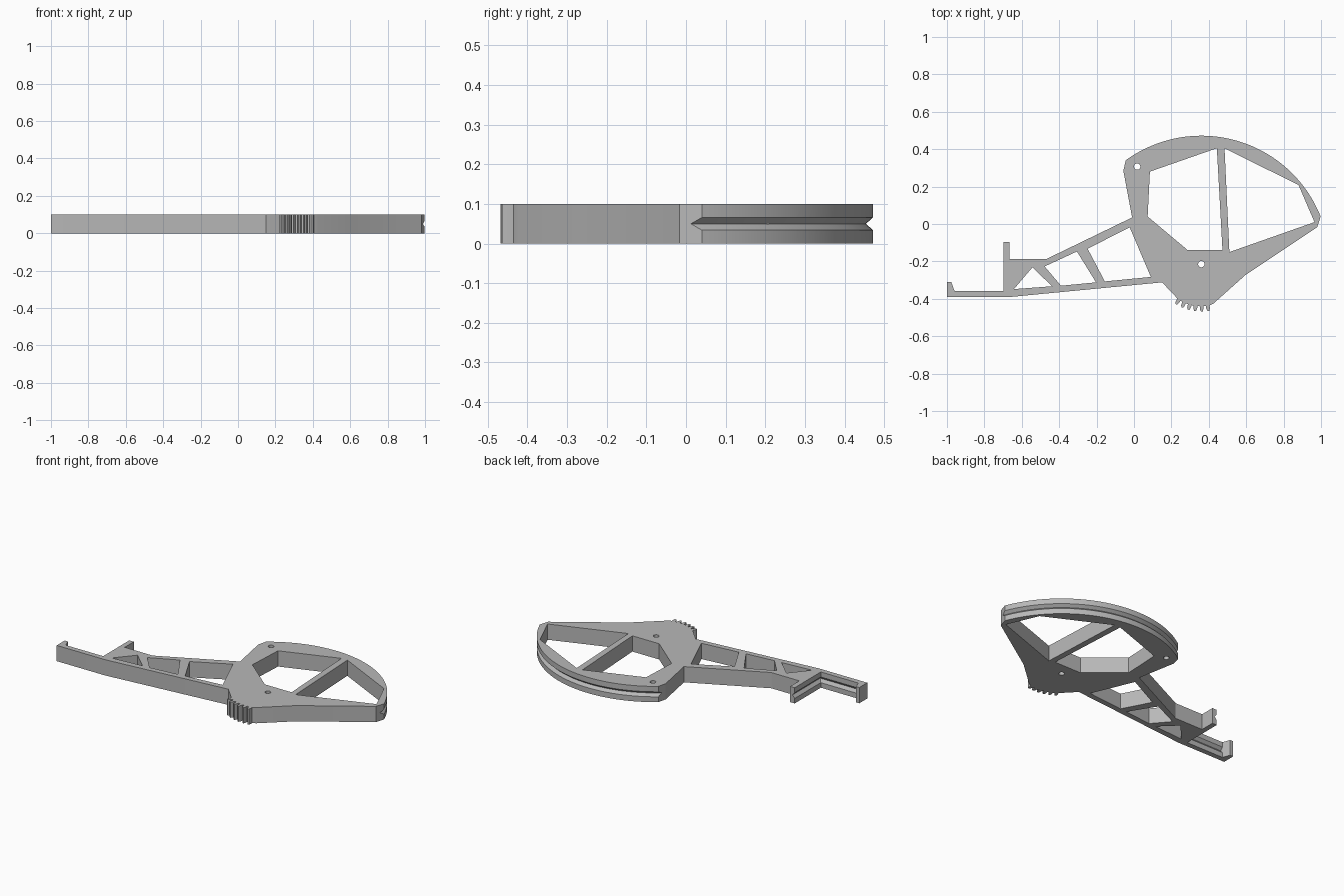
import bpy, bmesh
from math import cos, sin, radians
from mathutils import Vector

if "Cube" in bpy.data.objects:
    bpy.data.objects.remove(bpy.data.objects["Cube"])

THICK = 0.1
PIVOT = Vector((0.36, -0.215))
RIM = 0.687


def polar(radius, degrees):
    a = radians(degrees)
    return PIVOT + Vector((cos(a), sin(a))) * radius


def finish(bm, name):
    bmesh.ops.recalc_face_normals(bm, faces=bm.faces)
    mesh = bpy.data.meshes.new(name)
    bm.to_mesh(mesh)
    bm.free()
    obj = bpy.data.objects.new(name, mesh)
    bpy.context.collection.objects.link(obj)
    return obj


def prism(name, points, low, high):
    bm = bmesh.new()
    face = bm.faces.new([bm.verts.new((p[0], p[1], low)) for p in points])
    top = bmesh.ops.extrude_face_region(bm, geom=[face])["geom"]
    verts = [v for v in top if isinstance(v, bmesh.types.BMVert)]
    bmesh.ops.translate(bm, verts=verts, vec=(0, 0, high - low))
    return finish(bm, name)


def vee_bar(name, path, half, depth):
    """Triangular bar along (point, inward direction) pairs at mid thickness."""
    bm = bmesh.new()
    rings = []
    for point, inward in path:
        p, d = Vector(point), Vector(inward)
        tip, back = p + d * depth, p - d * depth * 0.5
        mid = THICK / 2
        rings.append([bm.verts.new((*tip, mid)),
                      bm.verts.new((*back, mid + half * 1.5)),
                      bm.verts.new((*back, mid - half * 1.5))])
    for a, b in zip(rings, rings[1:]):
        for i in range(3):
            j = (i + 1) % 3
            bm.faces.new((a[i], a[j], b[j], b[i]))
    bm.faces.new(rings[0])
    bm.faces.new(rings[-1])
    return finish(bm, name)


def cut(target, cutter):
    cutter.hide_render = True
    mod = target.modifiers.new("cut", "BOOLEAN")
    mod.operation = "DIFFERENCE"
    mod.solver = "EXACT"
    mod.object = cutter
    bpy.context.view_layer.objects.active = target
    bpy.ops.object.modifier_apply(modifier=mod.name)
    bpy.data.objects.remove(cutter)


# Plate outline, counterclockwise: fork underside, gear teeth, nose, rim, arm
outline = [(-1, -0.39), (-0.66, -0.39), (0.15, -0.312), (0.22, -0.385)]
for k in range(6):
    mid = -122.3 + 8.2 * k
    outline += [polar(r, mid + a) for r, a in
                ((0.225, -2.7), (0.243, -2.2), (0.253, -0.9),
                 (0.253, 1.2), (0.24, 2.2), (0.225, 2.7))]
outline += [(0.425, -0.425), (0.597, -0.272), (0.98, -0.017)]
outline += [polar(RIM, 21.8 + (126 - 21.8) * i / 56) for i in range(57)]
outline += [(-0.057, 0.285), (-0.01, 0.035), (-0.468, -0.187),
            (-0.665, -0.187), (-0.665, -0.095), (-0.697, -0.095),
            (-0.697, -0.357), (-0.96, -0.357), (-0.977, -0.31), (-1, -0.31)]
plate = prism("lever_plate", outline, 0, THICK)

# Window openings and pivot holes
windows = [
    [(0.085, 0.28), (0.443, 0.405), (0.473, -0.138), (0.285, -0.138), (0.073, 0.04)],
    [(0.484, 0.405), (0.88, 0.208), (0.965, 0.01), (0.51, -0.15)],
    [(-0.248, -0.132), (-0.023, -0.018), (0.09, -0.283), (-0.156, -0.307)],
    [(-0.478, -0.227), (-0.305, -0.147), (-0.203, -0.312), (-0.39, -0.33)],
    [(-0.543, -0.232), (-0.438, -0.333), (-0.642, -0.348)],
]
for centre in (PIVOT, Vector((0.017, 0.307))):
    windows.append([centre + Vector((cos(radians(a)), sin(radians(a)))) * 0.017
                    for a in range(0, 360, 15)])
for shape in windows:
    cut(plate, prism("window_cutter", shape, -0.05, THICK + 0.05))

# Cable groove around the curved rim
rim_path = [(polar(RIM, a), PIVOT - polar(1, a)) for a in range(10, 141, 2)]
cut(plate, vee_bar("rim_groove_cutter", rim_path, 0.016, 0.018))

# Groove inside the fork
fork_path = [((-0.96, -0.357), (0, -1)), ((-0.697, -0.357), (1, -1)),
             ((-0.697, -0.05), (1, 0))]
cut(plate, vee_bar("fork_groove_cutter", fork_path, 0.018, 0.016))

# Plain grey finish
grey = bpy.data.materials.new("plain grey")
grey.use_nodes = True
colour = (0.48, 0.48, 0.48, 1)
grey.diffuse_color = colour
grey.node_tree.nodes["Principled BSDF"].inputs["Base Color"].default_value = colour
plate.data.materials.clear()
plate.data.materials.append(grey)

bpy.ops.object.select_all(action="DESELECT")
plate.select_set(True)
bpy.context.view_layer.objects.active = plate
bpy.ops.object.shade_smooth_by_angle(angle=radians(16))
